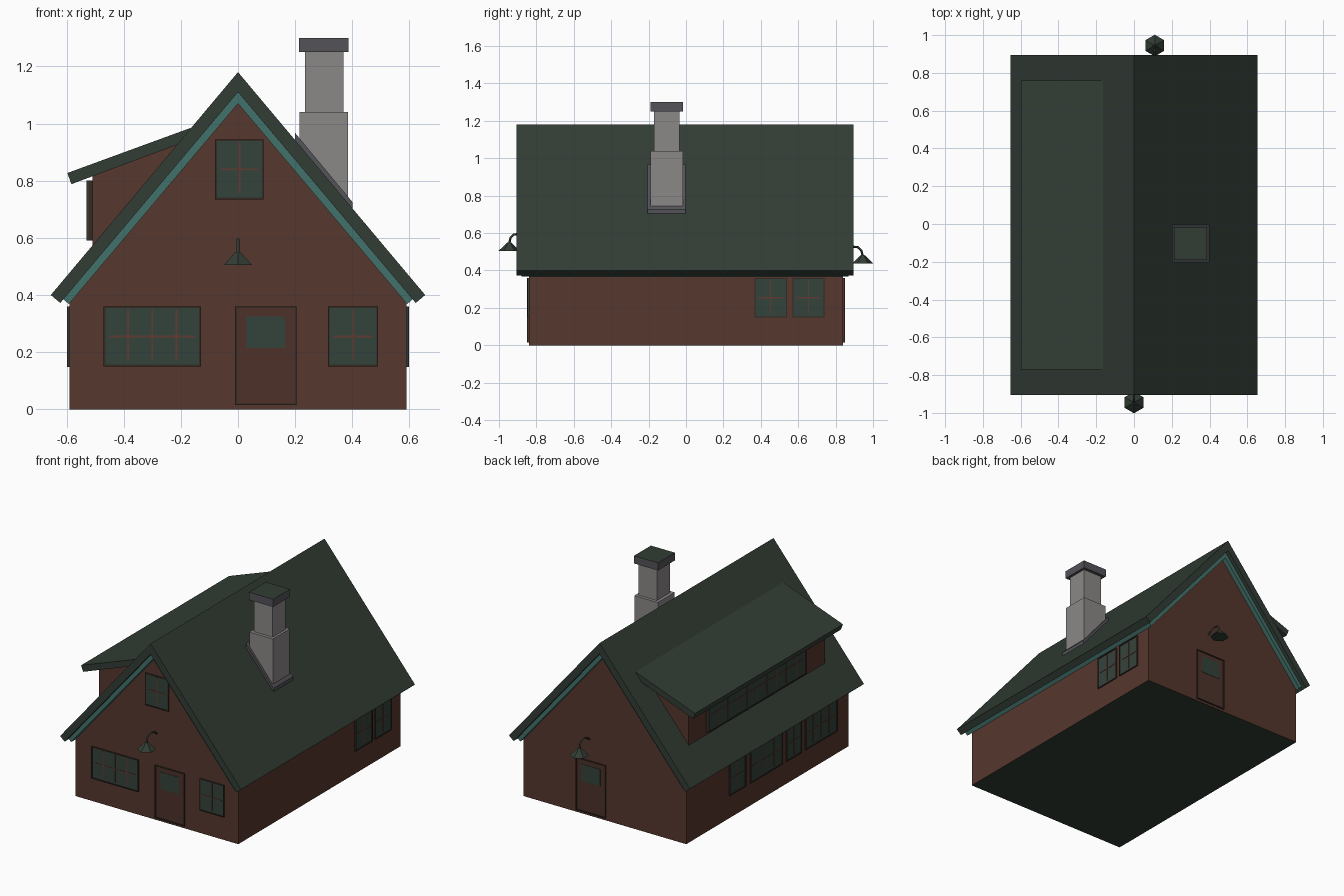
import bpy, bmesh, math

if "Cube" in bpy.data.objects:
    bpy.data.objects.remove(bpy.data.objects["Cube"])

def mat(name, r, g, b):
    m = bpy.data.materials.new(name)
    m.diffuse_color = (r, g, b, 1)
    m.use_nodes = True
    m.node_tree.nodes["Principled BSDF"].inputs["Base Color"].default_value = m.diffuse_color
    return m

GREEN = mat("roof green", 0.032, 0.046, 0.035)
BROWN = mat("wall brown", 0.092, 0.038, 0.026)
TEAL = mat("trim teal", 0.055, 0.165, 0.145)
STONE = mat("chimney stone", 0.26, 0.245, 0.245)
SLATE = mat("chimney cap grey", 0.088, 0.085, 0.098)
GLASS = mat("window glass", 0.034, 0.055, 0.043)
RED = mat("glazing bar brown", 0.12, 0.042, 0.03)
DARK = mat("frame dark brown", 0.035, 0.022, 0.017)
DOOR = mat("door brown", 0.072, 0.031, 0.022)

def finish(name, bm, mats, rule=None):
    bmesh.ops.recalc_face_normals(bm, faces=bm.faces)
    bm.normal_update()
    if rule:
        for f in bm.faces:
            f.material_index = rule(f)
    me = bpy.data.meshes.new(name)
    bm.to_mesh(me)
    bm.free()
    for m in mats:
        me.materials.append(m)
    ob = bpy.data.objects.new(name, me)
    bpy.context.collection.objects.link(ob)
    return ob

def prism(name, profile, y0, y1, mats, rule=None):
    """Extrude an x-z profile along y."""
    bm = bmesh.new()
    f = bm.faces.new([bm.verts.new((x, y0, z)) for x, z in profile])
    r = bmesh.ops.extrude_face_region(bm, geom=[f])
    for v in r["geom"]:
        if isinstance(v, bmesh.types.BMVert):
            v.co.y = y1
    return finish(name, bm, mats, rule)

def add_box(bm, a, b):
    r = bmesh.ops.create_cube(bm, size=1)
    for v in r["verts"]:
        v.co = [(a[i] + b[i]) / 2 + v.co[i] * (b[i] - a[i]) for i in range(3)]

def box(name, x0, x1, y0, y1, z0, z1, mats, rule=None):
    bm = bmesh.new()
    add_box(bm, (x0, y0, z0), (x1, y1, z1))
    return finish(name, bm, mats, rule)

# side -> (axis of outward direction, sign, wall plane)
SIDES = {"front": (1, -1, 0.84), "back": (1, 1, 0.84), "right": (0, 1, 0.59),
         "left": (0, -1, 0.59), "dormer": (0, -1, 0.51)}

def plates(name, side, rects, depth, m):
    """Thin plates on a wall; rects are (u0, u1, z0, z1)."""
    axis, s, plane = SIDES[side]
    bm = bmesh.new()
    for u0, u1, z0, z1 in rects:
        lo, hi = sorted((s * (plane - 0.004), s * (plane + depth)))
        if axis == 1:
            add_box(bm, (u0, lo, z0), (u1, hi, z1))
        else:
            add_box(bm, (lo, u0, z0), (hi, u1, z1))
    return finish(name, bm, [m])

def border(u0, u1, z0, z1, w):
    return [(u0, u1, z0, z0 + w), (u0, u1, z1 - w, z1),
            (u0, u0 + w, z0 + w, z1 - w), (u1 - w, u1, z0 + w, z1 - w)]

def window(name, side, u0, u1, z0, z1, cols=2, base=0.0):
    plates(name + "_glass", side, [(u0, u1, z0, z1)], base + 0.004, GLASS)
    plates(name + "_frame", side, border(u0, u1, z0, z1, 0.006), base + 0.008, DARK)
    zm, w = z0 + (z1 - z0) * 0.5, 0.003
    bars = [(u0 + 0.02, u1 - 0.02, zm - w, zm + w)]
    for i in range(1, cols):
        u = u0 + (u1 - u0) * i / cols
        bars.append((u - w, u + w, z0 + 0.02, z1 - 0.01))
    plates(name + "_bars", side, bars, base + 0.006, RED)

def door(name, side):
    plates(name + "_panel", side, [(-0.01, 0.205, 0.015, 0.36)], 0.004, DOOR)
    plates(name + "_frame", side, border(-0.01, 0.205, 0.015, 0.36, 0.006), 0.009, DARK)
    plates(name + "_glass", side, [(0.03, 0.165, 0.215, 0.325)], 0.006, GLASS)

# House body with gable ends; underside is dark green
prism("house_walls", [(-0.59, 0), (0.59, 0), (0.59, 0.39), (0, 1.09), (-0.59, 0.39)],
      -0.84, 0.84, [BROWN, GREEN], lambda f: 1 if f.normal.z < -0.9 else 0)

# Main roof and the teal trim beneath it
prism("main_roof", [(0, 1.18), (0.655, 0.40), (0.622, 0.372), (0, 1.11),
                    (-0.622, 0.372), (-0.655, 0.40)], -0.905, 0.895, [GREEN])
prism("gable_trim", [(0, 1.112), (0.612, 0.386), (0.592, 0.368), (0, 1.07),
                     (-0.592, 0.368), (-0.612, 0.386)], -0.88, 0.87, [TEAL])

# Shed dormer on the left slope
prism("dormer_walls", [(-0.51, 0.56), (-0.51, 0.835), (-0.18, 0.955)], -0.71, 0.70, [BROWN])
prism("dormer_roof", [(-0.165, 0.985), (-0.597, 0.827), (-0.583, 0.788), (-0.18, 0.938)],
      -0.77, 0.76, [GREEN])

# Chimney
roof_z = lambda x: 1.18 - 1.19 * x
prism("chimney_flashing", [(0.2, roof_z(0.2) + 0.025), (0.4, roof_z(0.4) + 0.022),
                           (0.4, roof_z(0.4) - 0.02), (0.2, roof_z(0.2) - 0.02)],
      -0.205, -0.003, [SLATE])
prism("chimney_base", [(0.215, roof_z(0.215) - 0.02), (0.385, roof_z(0.385) - 0.02),
                       (0.385, 1.04), (0.215, 1.04)], -0.19, -0.015, [STONE])
box("chimney_stack", 0.235, 0.37, -0.17, -0.035, 1.04, 1.25, [STONE])
box("chimney_cap", 0.213, 0.387, -0.19, -0.015, 1.25, 1.30, [SLATE, GREEN],
    lambda f: 1 if f.normal.z > 0.9 else 0)

# Front and back openings
window("front_wide_window", "front", -0.47, -0.13, 0.15, 0.36, 4)
window("front_small_window", "front", 0.315, 0.49, 0.15, 0.36)
window("attic_window", "front", -0.08, 0.09, 0.735, 0.945)
door("front_door", "front")
door("back_door", "back")

# Side windows
for i, (a, b) in enumerate([(0.365, 0.54), (0.57, 0.74)]):
    window(f"right_window_{i}", "right", a, b, 0.148, 0.36)
for i, (a, b, n) in enumerate([(0.23, 0.40, 2), (-0.15, 0.18, 4),
                               (-0.345, -0.19, 2), (-0.717, -0.387, 4)]):
    window(f"left_window_{i}", "left", a, b, 0.148, 0.36, n)

# Dormer window strip
plates("dormer_window_box", "dormer", [(-0.49, 0.52, 0.59, 0.80)], 0.013, DARK)
window("dormer_windows", "dormer", -0.49, 0.52, 0.59, 0.80, 10, 0.012)

# Gooseneck lamps with six-sided shades
def lamp(name, x, s, z):
    bm = bmesh.new()
    bmesh.ops.create_cone(bm, cap_ends=True, segments=6, radius1=0.057,
                          radius2=0.01, depth=0.045)
    for v in bm.verts:
        v.co.x += x
        v.co.y += s * 0.945
        v.co.z += z + 0.0225
    finish(name + "_shade", bm, [GREEN])
    cu = bpy.data.curves.new(name + "_arm", "CURVE")
    cu.dimensions = "3D"
    cu.bevel_depth = 0.006
    cu.bevel_resolution = 0
    sp = cu.splines.new("POLY")
    path = [(0.945, 0.04), (0.938, 0.07), (0.92, 0.087), (0.895, 0.09), (0.865, 0.08), (0.836, 0.06)]
    sp.points.add(len(path) - 1)
    for p, (y, dz) in zip(sp.points, path):
        p.co = (x, s * y, z + dz, 1)
    cu.materials.append(GREEN)
    bpy.context.collection.objects.link(bpy.data.objects.new(name + "_arm", cu))

lamp("front_lamp", 0.0, -1, 0.505)
lamp("back_lamp", 0.11, 1, 0.437)
